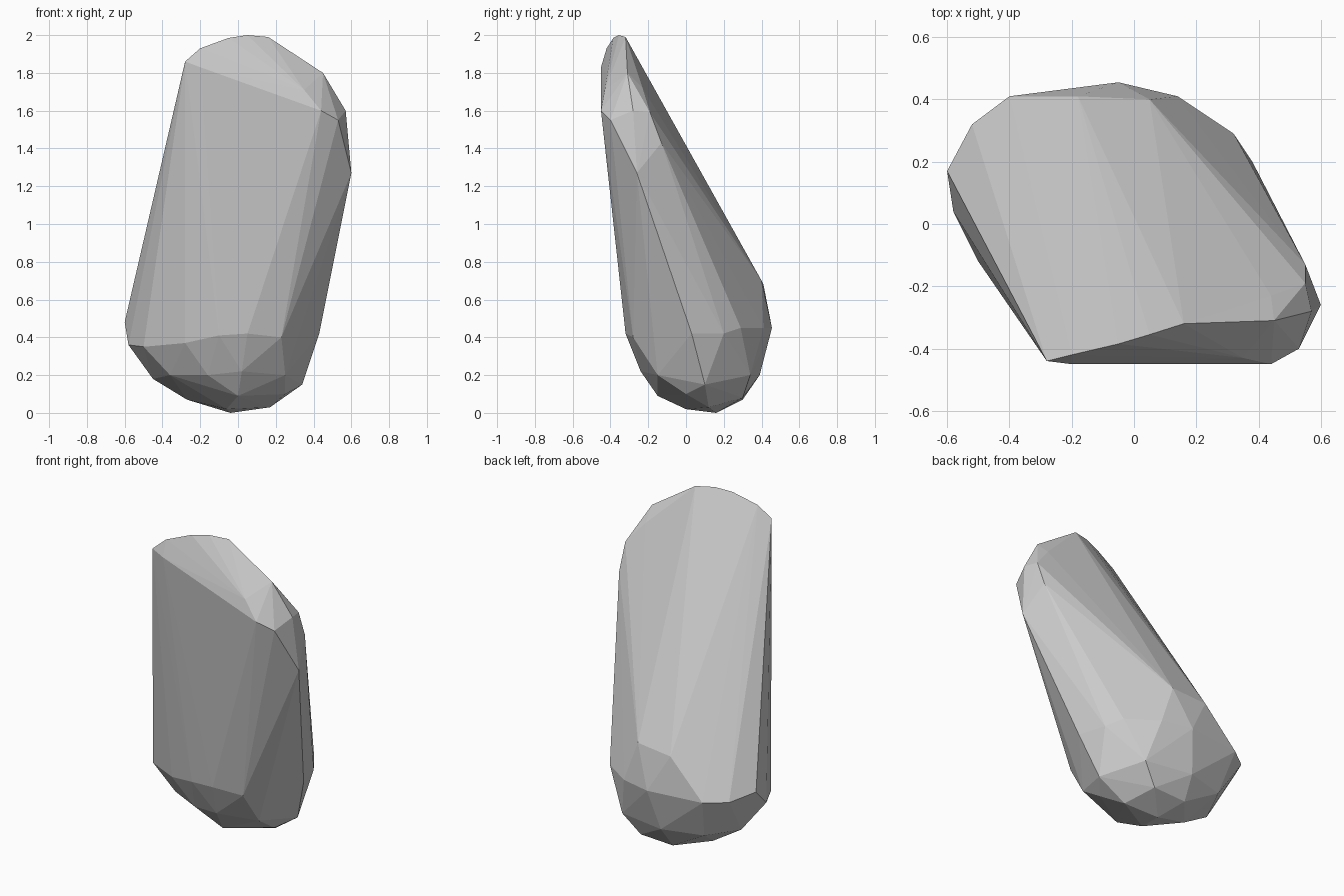
import bpy
import bmesh

# Rounded, heavy lower end: a few guide points per level
base = [
    (-.04, .16, 0), (.17, .12, .03), (-.06, 0, .02),
    (-.27, .12, .07), (.1, .30, .08), (-.12, .30, .07), (0, -.15, .09), (.25, 0, .1),
    (.34, .1, .15), (.2, .34, .2), (-.1, .39, .2), (-.35, .32, .2), (-.45, .1, .18),
    (-.36, -.1, .2), (-.16, -.2, .2), (.02, -.24, .22), (.25, -.15, .2),
    (-.6, .17, .48), (-.58, .04, .36), (-.5, -.12, .35), (-.28, -.25, .37),
    (-.1, -.31, .41), (.05, -.32, .42), (.23, -.28, .4), (.43, .03, .42),
    (.38, .2, .42), (.32, .29, .45), (.14, .41, .45), (-.05, .455, .45),
    (-.4, .41, .45), (-.52, .32, .45), (.05, .40, .7), (-.18, .41, .68),
]

# Thin slanted upper end with a flat front
tip = [
    (-.28, -.44, 1.86), (-.2, -.45, 1.83), (-.2, -.42, 1.93), (-.05, -.385, 1.985),
    (.05, -.355, 2), (.16, -.32, 1.99), (.44, -.23, 1.72), (.45, -.31, 1.8),
    (.35, -.43, 1.71), (.44, -.45, 1.6), (.53, -.4, 1.55), (.57, -.28, 1.6),
    (.55, -.19, 1.59), (.55, -.13, 1.43), (.6, -.26, 1.27),
]

# Faceted stone: convex skin around both ends
bm = bmesh.new()
for p in base + tip:
    bm.verts.new(p)
hull = bmesh.ops.convex_hull(bm, input=bm.verts[:])
loose = [v for v in bm.verts if not v.link_faces]
bmesh.ops.delete(bm, geom=loose, context='VERTS')
bmesh.ops.recalc_face_normals(bm, faces=bm.faces[:])

mesh = bpy.data.meshes.new("stone")
bm.to_mesh(mesh)
bm.free()
bpy.context.collection.objects.link(bpy.data.objects.new("stone", mesh))
